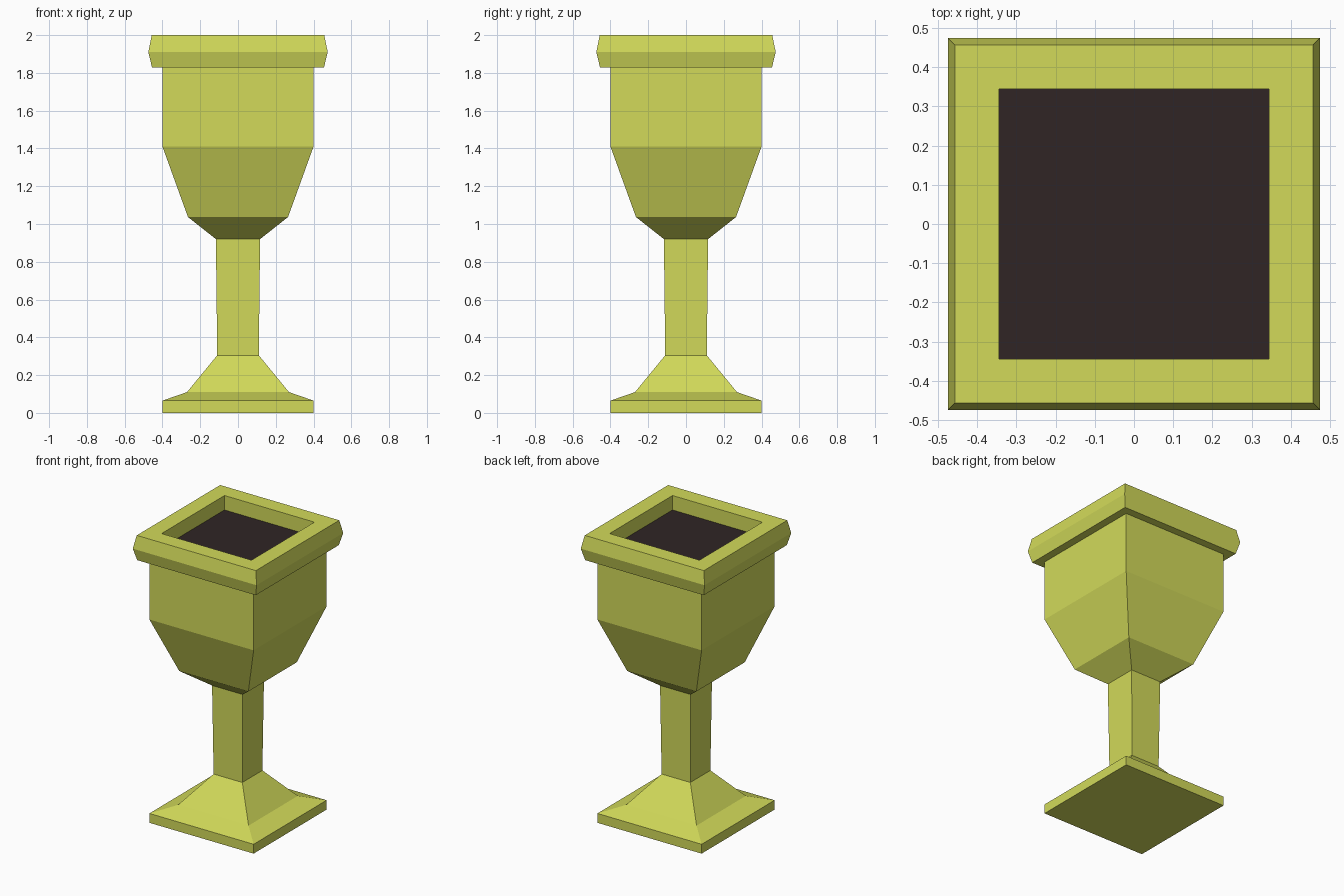
import bpy, bmesh

if "Cube" in bpy.data.objects:
    bpy.data.objects.remove(bpy.data.objects["Cube"])


def material(name, rgb):
    m = bpy.data.materials.new(name)
    m.diffuse_color = (*rgb, 1.0)
    m.use_nodes = True
    m.node_tree.nodes["Principled BSDF"].inputs["Base Color"].default_value = m.diffuse_color
    return m


def square_loft(name, profile, mat, cap_start=False, cap_end=False):
    """Skin square rings; profile is a list of (half width, height)."""
    bm = bmesh.new()
    corners = [(-1, -1), (1, -1), (1, 1), (-1, 1)]
    rings = [[bm.verts.new((x * w, y * w, z)) for x, y in corners]
             for w, z in profile]
    for a, b in zip(rings, rings[1:]):
        for i in range(4):
            j = (i + 1) % 4
            bm.faces.new((a[i], a[j], b[j], b[i]))
    if cap_start:
        bm.faces.new(rings[0][::-1])
    if cap_end:
        bm.faces.new(rings[-1])
    mesh = bpy.data.meshes.new(name)
    bm.to_mesh(mesh)
    bm.free()
    mesh.materials.append(mat)
    obj = bpy.data.objects.new(name, mesh)
    bpy.context.collection.objects.link(obj)
    return obj


gold = material("yellow_gold", (0.644, 0.701, 0.102))
dark = material("dark_drink", (0.029, 0.018, 0.018))

# Goblet: foot, stem, bowl, flared rim, then down the inside wall
square_loft("goblet", [
    (0.40, 0.0), (0.40, 0.065), (0.27, 0.11),      # foot
    (0.11, 0.305), (0.117, 0.92),                  # stem
    (0.265, 1.037), (0.40, 1.41), (0.40, 1.828),   # bowl
    (0.455, 1.828), (0.475, 1.91), (0.457, 2.0),   # rim
    (0.345, 2.0), (0.345, 1.9),                    # inside wall
], gold, cap_start=True)

# Drink surface filling the opening
square_loft("drink", [(0.345, 1.895), (0.345, 1.9)], dark, True, True)
